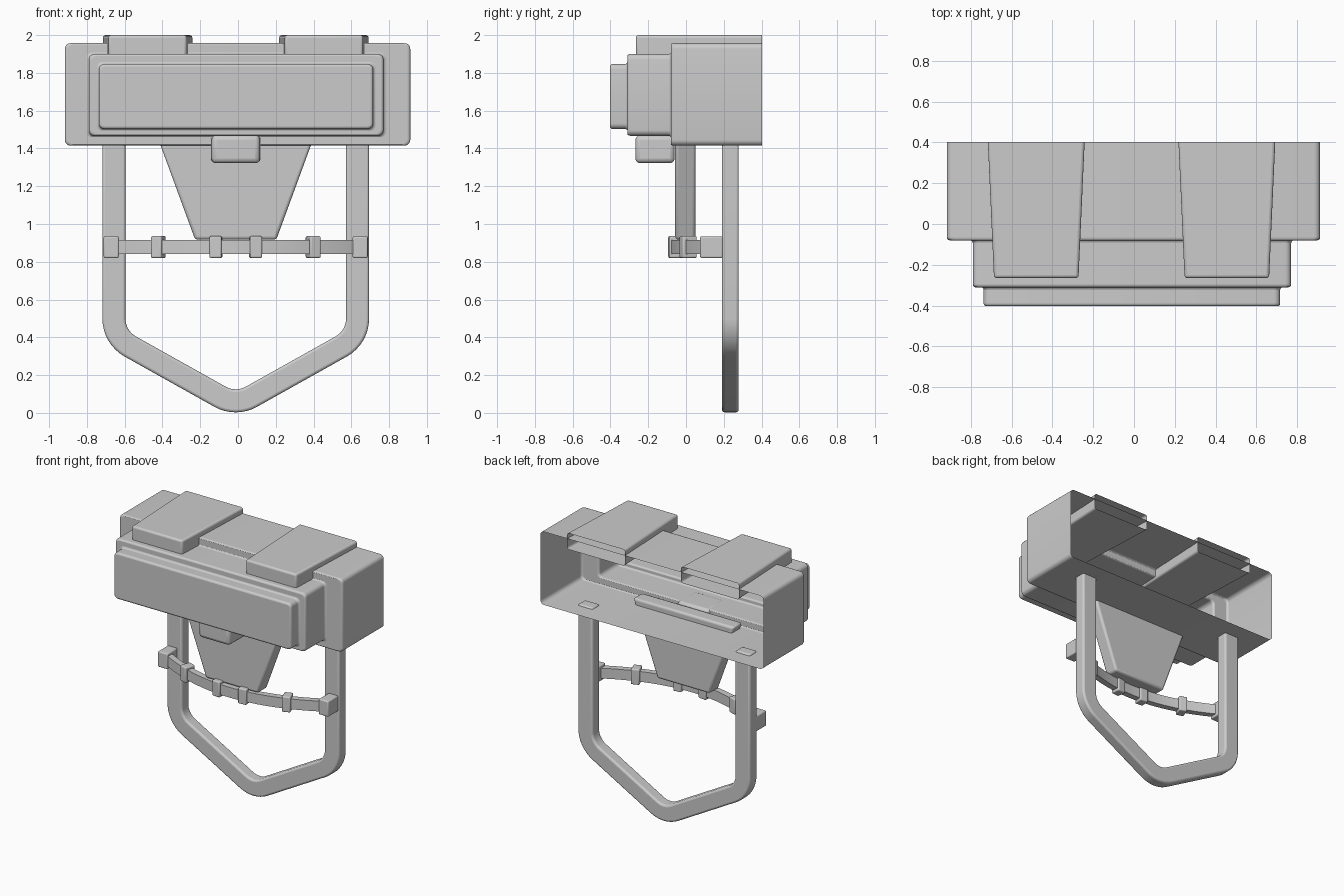
import bpy, bmesh, math
from mathutils import Vector

cube = bpy.data.objects.get("Cube")
if cube:
    bpy.data.objects.remove(cube, do_unlink=True)

CX = -0.012  # centre line of the fittings
UP = Vector((0, 0, 1))


def loft(name, rings, cap_start=True, bevel=0.0):
    """Skin a list of equal point rings, then round the hard edges."""
    bm = bmesh.new()
    loops = [[bm.verts.new(p) for p in ring] for ring in rings]
    n = len(loops[0])
    for a, b in zip(loops, loops[1:]):
        for i in range(n):
            j = (i + 1) % n
            bm.faces.new((a[i], a[j], b[j], b[i]))
    if cap_start:
        bm.faces.new(loops[0][::-1])
    bm.faces.new(loops[-1])
    bmesh.ops.recalc_face_normals(bm, faces=bm.faces)
    mesh = bpy.data.meshes.new(name)
    bm.to_mesh(mesh)
    bm.free()
    obj = bpy.data.objects.new(name, mesh)
    bpy.context.collection.objects.link(obj)
    if bevel:
        mod = obj.modifiers.new("Rounded edges", 'BEVEL')
        mod.width, mod.segments = bevel, 3
        mod.limit_method, mod.angle_limit = 'ANGLE', math.radians(30)
    bpy.ops.object.select_all(action='DESELECT')
    obj.select_set(True)
    bpy.context.view_layer.objects.active = obj
    bpy.ops.object.shade_smooth_by_angle(angle=math.radians(35))
    return obj


def upright(y, x0, x1, z0, z1):
    """Rectangle facing the front."""
    return [(x0, y, z0), (x1, y, z0), (x1, y, z1), (x0, y, z1)]


def rounded(y, x0, x1, z0, z1, r=0.03, steps=5):
    """Rectangle facing the front with rounded corners."""
    ring = []
    centres = [(x1 - r, z1 - r), (x0 + r, z1 - r), (x0 + r, z0 + r), (x1 - r, z0 + r)]
    for quarter, (x, z) in enumerate(centres):
        for i in range(steps + 1):
            a = (quarter + i / steps) * math.pi / 2
            ring.append((x + r * math.cos(a), y, z + r * math.sin(a)))
    return ring


def fillet(points, radius, steps=8):
    """Replace the inner corners of a polyline with arcs."""
    out = [points[0]]
    for prev, p, nxt in zip(points, points[1:], points[2:]):
        a, b = (prev - p).normalized(), (nxt - p).normalized()
        half = a.angle(b) / 2
        centre = p + (a + b).normalized() * radius / math.sin(half)
        start = (p + a * radius / math.tan(half) - centre).normalized()
        end = (p + b * radius / math.tan(half) - centre).normalized()
        out += [centre + start.slerp(end, i / steps) * radius for i in range(steps + 1)]
    return out + [points[-1]]


def sweep(name, path, up, width, height, bevel):
    """Sweep a rectangle along a path; width lies across, height along up."""
    steps = [(b - a).normalized() for a, b in zip(path, path[1:])]
    rings = []
    for p, before, after in zip(path, steps[:1] + steps, steps + steps[-1:]):
        side = (before + after).normalized().cross(up) * width / 2
        lift = up * height / 2
        rings.append([p - side - lift, p + side - lift, p + side + lift, p - side + lift])
    return loft(name, rings, bevel=bevel)


# Stepped housing, a thin shell open at the back
outer = (-0.917, 0.912, 1.415, 1.957)
middle = (-0.79, 0.77, 1.467, 1.90)
face = (-0.737, 0.716, 1.503, 1.847)
loft("housing", [rounded(0.403, *outer), rounded(-0.08, *outer),
                 rounded(-0.08, *middle), rounded(-0.31, *middle),
                 rounded(-0.31, *face), rounded(-0.403, *face)],
     cap_start=False, bevel=0.014)

# Tapered top pads, open at the back
for side, label in ((-1, "right"), (1, "left")):
    x = CX + side * 0.467
    loft(label + "_top_pad", [upright(0.403, x - 0.237, x + 0.237, 1.88, 2.0),
                              upright(-0.265, x - 0.207, x + 0.207, 1.88, 2.0)],
         cap_start=False, bevel=0.014)

# Latch under the front step
loft("latch", [upright(-0.06, CX - 0.132, CX + 0.132, 1.322, 1.47),
               upright(-0.268, CX - 0.128, CX + 0.128, 1.322, 1.47)], bevel=0.025)


# Tapered support block
def flat(z, half_width):
    return [(CX - half_width, -0.057, z), (CX + half_width, -0.057, z),
            (CX + half_width, 0.05, z), (CX - half_width, 0.05, z)]


loft("support_block", [flat(0.917, 0.215), flat(1.46, 0.414)], bevel=0.016)

# Pointed loop frame
corners = [(-0.645, 1.425), (-0.645, 0.40), (0, 0.039), (0.645, 0.40), (0.645, 1.425)]
path = fillet([Vector((CX + x, 0.235, z)) for x, z in corners], 0.17)
sweep("loop_frame", path, Vector((0, 1, 0)), 0.122, 0.088, 0.014)


# Curved strap with clips
def strap_point(x):
    return Vector((CX + x, -0.062 + 0.19 * (x / 0.66) ** 2, 0.878))


sweep("strap", [strap_point(-0.66 + 1.32 * i / 24) for i in range(25)], UP, 0.045, 0.076, 0.0)
for side, label in ((-1, "right"), (1, "left")):
    for x, length, depth, part in ((0.105, 0.064, 0.07, "inner"),
                                   (0.41, 0.06, 0.08, "middle")):
        mid = strap_point(side * x)
        along = (strap_point(side * x + 0.01) - mid).normalized() * length / 2
        sweep(f"{label}_{part}_clip", [mid - along, mid + along], UP, depth, 0.115, 0.008)
    # End clip joins the strap to the frame
    x = CX + side * 0.659
    loft(label + "_outer_clip", [upright(0.195, x - 0.04, x + 0.04, 0.82, 0.935),
                                 upright(0.075, x - 0.04, x + 0.04, 0.82, 0.935)], bevel=0.008)
